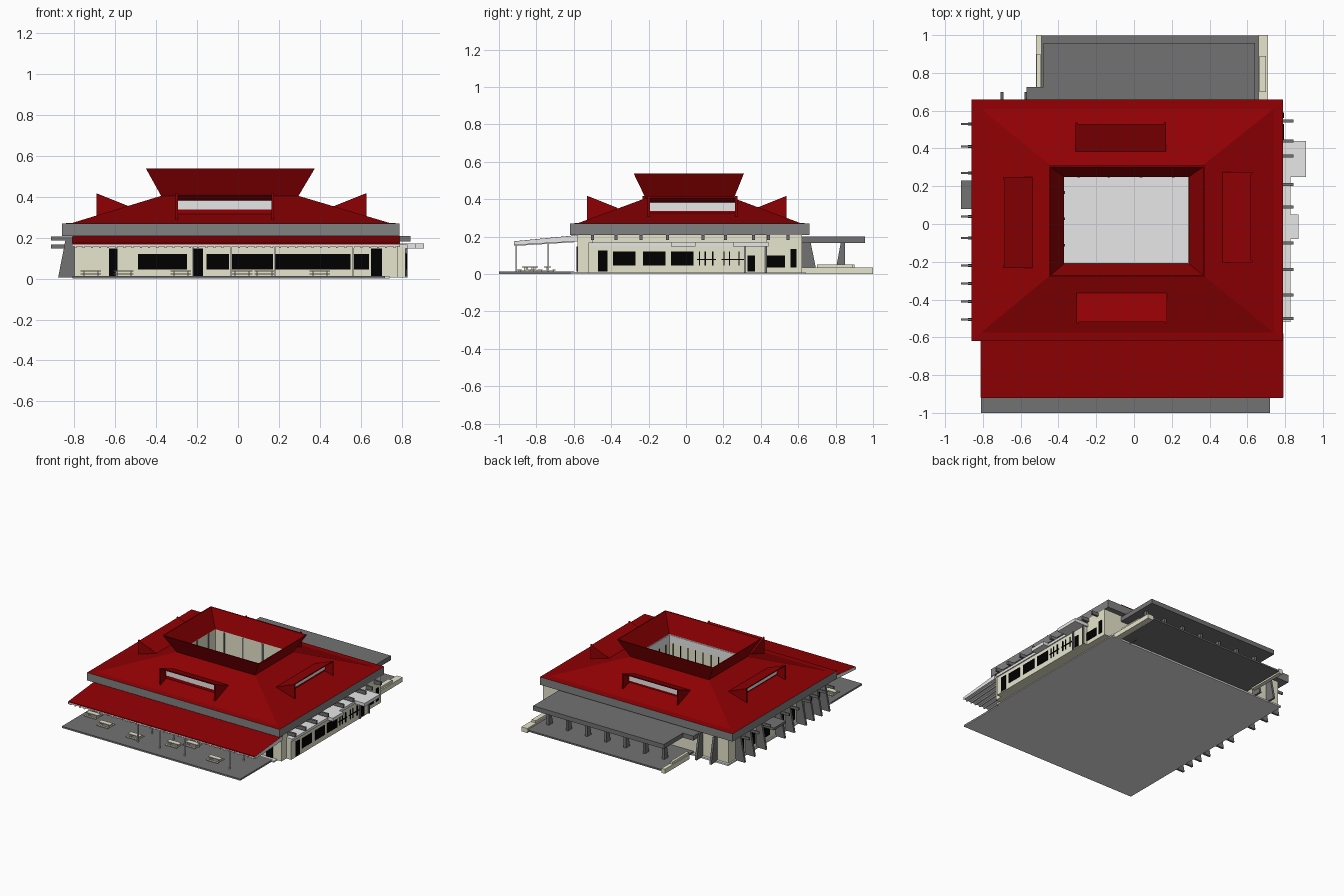
import bpy, bmesh
from mathutils import Vector, Matrix
from math import pi

cube = bpy.data.objects.get("Cube")
if cube:
    bpy.data.objects.remove(cube)


def material(name, red, green, blue):
    mat = bpy.data.materials.new(name)
    mat.use_nodes = True
    mat.diffuse_color = (red, green, blue, 1)
    mat.node_tree.nodes["Principled BSDF"].inputs["Base Color"].default_value = (red, green, blue, 1)
    return mat


RED = material("roof red", .28, 0, .001)
FASCIA = material("fascia grey", .22, .22, .22)
GREY = material("dark grey", .17, .17, .17)
LIGHT = material("light grey", .8, .8, .8)
BEIGE = material("beige wall", .8, .79, .61)
BLACK = material("black glass", 0, 0, 0)


def finish(name, bm, *mats):
    bmesh.ops.recalc_face_normals(bm, faces=bm.faces)
    mesh = bpy.data.meshes.new(name)
    bm.to_mesh(mesh)
    bm.free()
    for mat in mats:
        mesh.materials.append(mat)
    obj = bpy.data.objects.new(name, mesh)
    bpy.context.collection.objects.link(obj)
    return obj


def boxes(name, mat, items):
    """Boxes given as x, y and z ranges, joined in one object."""
    bm = bmesh.new()
    for x0, x1, y0, y1, z0, z1 in items:
        size = Matrix.Diagonal((x1 - x0, y1 - y0, z1 - z0, 1))
        place = Matrix.Translation(((x0 + x1) / 2, (y0 + y1) / 2, (z0 + z1) / 2))
        bmesh.ops.create_cube(bm, size=1, matrix=place @ size)
    return finish(name, bm, mat)


def ring_loft(name, rings, mats, indices):
    """Rectangular rings (x0, x1, y0, y1, z) bridged in a closed cycle."""
    bm = bmesh.new()
    loops = []
    for x0, x1, y0, y1, z in rings:
        corners = ((x0, y0), (x1, y0), (x1, y1), (x0, y1))
        loops.append([bm.verts.new((x, y, z)) for x, y in corners])
    for i, index in enumerate(indices):
        a, b = loops[i], loops[(i + 1) % len(loops)]
        for k in range(4):
            n = (k + 1) % 4
            bm.faces.new((a[k], a[n], b[n], b[k])).material_index = index
    return finish(name, bm, *mats)


def prisms(name, mat, profile, spans, matrix=Matrix()):
    """Profile of (outward distance, height) extruded over each sideways span."""
    bm = bmesh.new()
    for s0, s1 in spans:
        ends = [[bm.verts.new(matrix @ Vector((s, -d, z))) for d, z in profile] for s in (s0, s1)]
        bm.faces.new(ends[0])
        bm.faces.new(ends[1])
        for i in range(len(profile)):
            j = (i + 1) % len(profile)
            bm.faces.new((ends[0][i], ends[0][j], ends[1][j], ends[1][i]))
    return finish(name, bm, mat)


# Ground slabs: pale concrete, with dark paving on the terrace
boxes("floor_slab", LIGHT, [(-.81, .74, -.62, .64, 0, .012)])
boxes("terrace_slab", LIGHT, [(-.81, .72, -1, -.62, 0, .004)])
boxes("terrace_paving", GREY, [(-.81, .72, -1, -.6, .004, .0125)])

# Walls around the open courtyard
outer, court = (-.8, .74, -.58, .62), (-.37, .29, -.21, .25)
ring_loft("building_walls",
          [outer + (.01,), outer + (.212,), court + (.212,), court + (.01,)],
          [BEIGE], [0, 0, 0, 0])
boxes("side_wing", BEIGE, [(.73, .82, -.52, .43, .005, .155), (.73, .79, .43, .62, .005, .21),
                           (.7, .78, -.58, -.5, .005, .21)])

# Roof: soffit, fascia, slope, flared collar and courtyard lining
eave = (-.86, .79, -.62, .66)
rim, rim_in = (-.45, .375, -.28, .31), (-.443, .368, -.273, .303)
court_out = (-.376, .296, -.216, .256)
ring_loft("roof",
          [court + (.21,), eave + (.21,), eave + (.262,), eave + (.27,),
           (-.81, .74, -.575, .61, .273), court_out + (.405,), rim + (.538,),
           rim_in + (.538,), court + (.405,)],
          [RED, FASCIA, BEIGE], [1, 1, 1, 0, 0, 0, 0, 0, 2])

# Courtyard posts and glazing bars, nearly flush with the walls
boxes("courtyard_posts", GREY, [(x, x + .014, .246, .251, .012, .4) for x in (-.3, -.14, .03, .2)]
      + [(-.371, -.366, y, y + .014, .012, .4) for y in (-.12, .02, .16)])
boxes("courtyard_bars", BLACK, [(-.33 + i * .065, -.323 + i * .065, -.211, -.207, .1, .34) for i in range(10)]
      + [(.287, .291, -.17 + i * .08, -.163 + i * .08, .1, .34) for i in range(5)])
boxes("courtyard_band", LIGHT, [(-.37, .29, -.211, -.206, .34, .4), (.286, .291, -.21, .25, .34, .4)])

# Four dormers with wedge cheeks, upturned roof and window strip
for side, angle, x, y, edge in (("front", 0, -.065, 0, .52), ("right", pi / 2, 0, .035, .62),
                                ("back", pi, -.07, 0, .53), ("left", -pi / 2, 0, .008, .685)):
    turn = Matrix.Translation((x, y, 0)) @ Matrix.Rotation(angle, 4, "Z")
    inner, low = edge - .155, .29
    cheek = [(edge + .008, .418), (edge + .008, low), (inner, low + .03), (inner, .353)]
    prisms(side + "_dormer_cheeks", RED, cheek, [(-.24, -.228), (.228, .24)], turn)
    plate = [(edge, .415), (edge, .407), (inner, .345), (inner, .353)]
    prisms(side + "_dormer_roof", RED, plate, [(-.23, .23)], turn)
    face = edge - .06
    sill = [(face, .3), (face, .338), (face - .02, .338), (face - .02, .3)]
    prisms(side + "_dormer_sill", RED, sill, [(-.23, .23)], turn)
    glass = [(face, .336), (face, .386), (face - .01, .382), (face - .01, .336)]
    prisms(side + "_dormer_window", LIGHT, glass, [(-.228, .228)], turn)

# Front canopy with pale side boards, rafters and posts
prisms("front_canopy", RED, [(.92, .168), (.92, .175), (.58, .208), (.58, .2)], [(-.81, .79)])
prisms("canopy_lining", LIGHT, [(.915, .157), (.915, .168), (.58, .2), (.58, .18)], [(-.808, .789)])
prisms("canopy_side_boards", LIGHT, [(.919, .155), (.919, .174), (.58, .207), (.58, .175)],
       [(-.812, -.808), (.788, .792)])
prisms("canopy_rafters", LIGHT, [(.918, .15), (.918, .167), (.6, .19), (.6, .17)],
       [(-.8 + i * .04, -.79 + i * .04) for i in range(40)])
boxes("canopy_posts", LIGHT, [(x, x + .008, y, y + .008, .01, .165)
                              for x in (-.225, -.04, .175, .56) for y in (-.912, -.74)])

# Terrace tables with benches
parts = []
for x, y in ((-.72, -.74), (-.56, -.82), (-.28, -.86), (.02, -.81), (.13, -.74), (.4, -.85)):
    parts.append((x - .05, x + .05, y - .018, y + .018, .034, .04))
    for s in (-.035, .035):
        parts.append((x - .05, x + .05, y + s - .008, y + s + .008, .02, .025))
        parts.append((x + s - .004, x + s + .004, y - .035, y + .035, .012, .02))
        parts.append((x + s - .004, x + s + .004, y - .006, y + .006, .012, .034))
boxes("terrace_tables", BEIGE, parts)

# Windows and doors
front_windows = [(-.49, -.25), (-.155, -.045), (-.03, .17), (.18, .55), (.565, .64)]
front_doors = [(-.63, -.59), (-.22, -.17), (.65, .705)]
boxes("front_windows", BLACK, [(a, b, -.585, -.577, .045, .12) for a, b in front_windows])
boxes("front_doors", BLACK, [(a, b, -.585, -.577, .013, .147) for a, b in front_doors])
side_windows = [(-.39, -.27), (-.23, -.11), (-.08, .04)]
boxes("right_windows", BLACK, [(.816, .824, a, b, .045, .12) for a, b in side_windows])
boxes("right_doors", BLACK, [(.816, .824, -.47, -.42, .013, .125), (.816, .824, .33, .37, .013, .1),
                             (.786, .794, .43, .53, .035, .1), (.786, .794, .56, .59, .035, .135)])
boxes("right_glazing_bars", BLACK, [(.818, .826, y, y + .006, .045, .12) for y in (.07, .1, .14, .2, .23, .28)]
      + [(.818, .826, .06, .16, .075, .08), (.818, .826, .19, .31, .075, .08)])
boxes("right_posts", GREY, [(.815, .828, y, y + .012, .005, .155) for y in (.31, .42)])
boxes("left_windows", BLACK, [(-.806, -.798, y, y + .07, .045, .14) for y in (-.49, -.39, -.29, -.18, -.05, .12, .3, .44)])
boxes("back_windows", BLACK, [(x, x + .1, .618, .626, .04, .14) for x in (-.1, .06, .22, .38)])

# Side awnings and beam ends
boxes("right_awnings", LIGHT, [(.74, .828, -.52, .43, .148, .168), (.74, .91, .25, .44, .147, .172),
                               (.74, .87, -.08, .05, .147, .172)])
boxes("right_beams", GREY, [(.7, .845, y - .008, y + .008, .183, .209)
                            for y in (-.5, -.375, -.24, -.1, .09, .21, .36, .44, .545)])
left_rows = (-.505, -.41, -.315, -.22, -.075, .04, .27, .41, .53)
boxes("left_beams", GREY, [(-.915, -.8, y - .005, y + .005, .187, .207) for y in left_rows])
boxes("left_awning", GREY, [(-.915, -.8, .08, .23, .148, .166)])

# Tapered fins along the left and back walls
fin = [(.88, .005), (.842, .2), (.8, .2), (.8, .005)]
prisms("left_fins", GREY, fin, [(-y - .008, -y + .008) for y in left_rows], Matrix.Rotation(-pi / 2, 4, "Z"))
back_fin = [(.7, .005), (.66, .2), (.615, .2), (.615, .005)]
prisms("back_fins", GREY, back_fin, [(x, x + .016) for x in (-.58, .565, .69)], Matrix.Rotation(pi, 4, "Z"))

# Back loading canopy, deck, pillars and low walls
boxes("back_canopy", GREY, [(-.48, .64, .6, .957, .165, .2), (-.57, -.47, .6, .725, .165, .2)])
boxes("back_deck", GREY, [(-.5, .67, .62, .998, .012, .024)])
boxes("back_low_walls", BEIGE, [(.66, .71, .62, 1, 0, .035), (-.52, -.49, .7, 1, 0, .035),
                                (.665, .7, .7, .89, .035, .052), (-.515, -.495, .7, .9, .035, .052)])
pillar = [(.85, .02), (.85, .17), (.828, .17), (.8, .02)]
prisms("back_pillars", GREY, pillar, [(-.6 + i * .165, -.58 + i * .165) for i in range(7)],
       Matrix.Rotation(pi, 4, "Z"))
